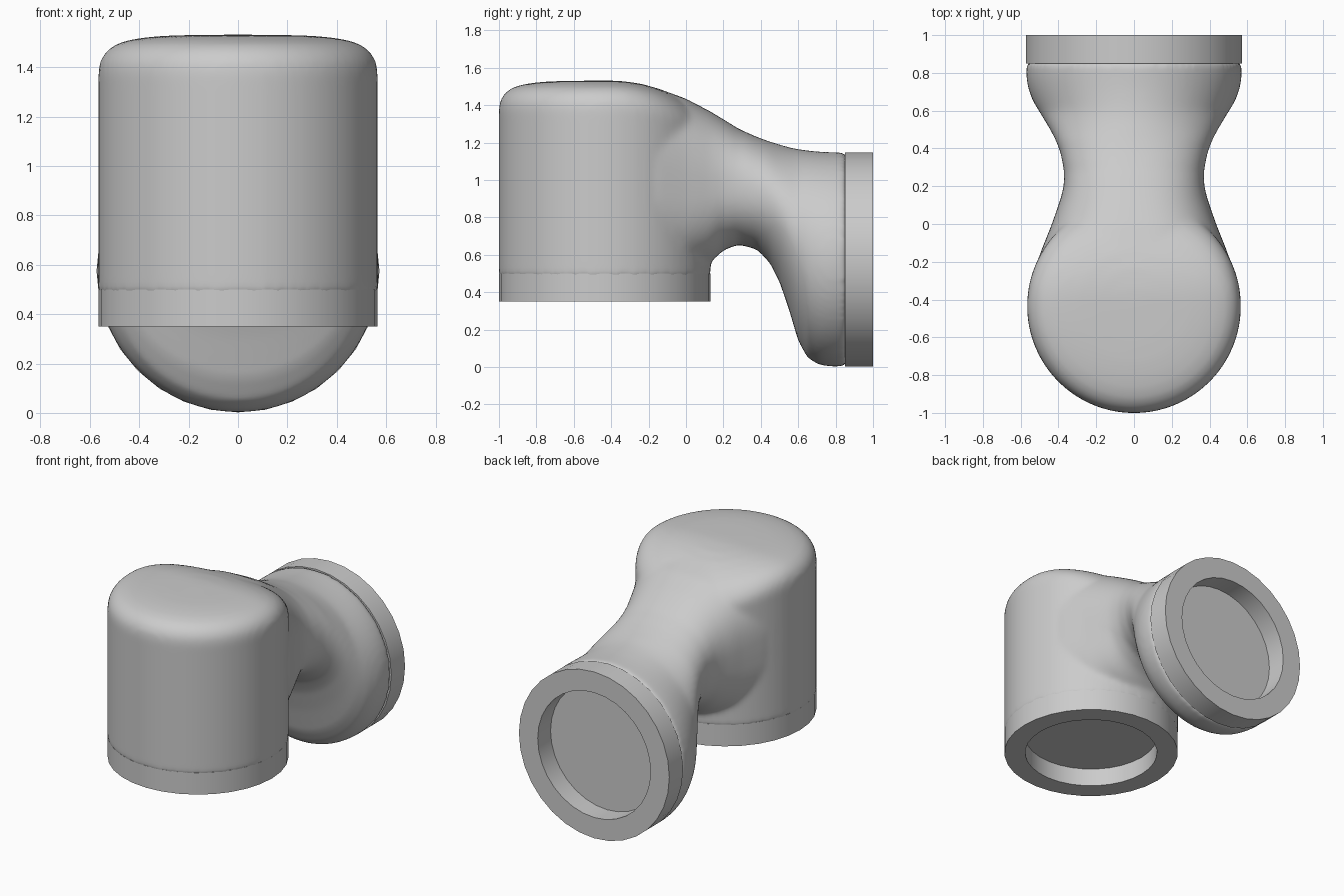
import bpy, bmesh, math
from mathutils import Matrix

if "Cube" in bpy.data.objects:
    bpy.data.objects.remove(bpy.data.objects["Cube"])

N = 64
CY, R = -0.435, 0.566


def skin(bm, rings, cap=True):
    """Bridge a list of point rings into a closed tube."""
    vs = [[bm.verts.new(p) for p in r] for r in rings]
    n = len(vs[0])
    for a, b in zip(vs, vs[1:]):
        for i in range(n):
            j = (i + 1) % n
            bm.faces.new((a[i], a[j], b[j], b[i]))
    if cap:
        bm.faces.new(vs[0][::-1])
        bm.faces.new(vs[-1])


def finish(bm, name):
    bmesh.ops.recalc_face_normals(bm, faces=bm.faces)
    me = bpy.data.meshes.new(name)
    bm.to_mesh(me)
    bm.free()
    ob = bpy.data.objects.new(name, me)
    bpy.context.collection.objects.link(ob)
    return ob


def spow(v, e):
    return math.copysign(abs(v) ** e, v)


angles = [2 * math.pi * i / N for i in range(N)]


# Upright barrel: rounded top that slopes down toward the neck
def drop(y):
    t = max(0.0, y + 0.4)
    return 0.6 * t * t


profile = [(R, 0.475), (R, 0.8), (R, 1.2), (R, 1.38), (0.558, 1.425), (0.535, 1.463),
           (0.5, 1.49), (0.45, 1.508), (0.38, 1.52), (0.3, 1.527), (0.2, 1.53),
           (0.1, 1.531), (0.02, 1.532)]
rings = []
for r, z in profile:
    ring = []
    for a in angles:
        x, y = r * math.cos(a), CY + r * math.sin(a)
        ring.append((x, y, z - drop(y) * max(0, min(1, (z - 1.0) / 0.45))))
    rings.append(ring)
bm = bmesh.new()
skin(bm, rings)

# Neck and flared mouth: vertical slices (y, bottom, top, half width, squareness)
slices = [(-0.3, 0.5, 1.50, 0.53, 3.0), (-0.15, 0.5, 1.49, 0.495, 2.9),
          (0.0, 0.5, 1.435, 0.435, 2.7), (0.13, 0.56, 1.367, 0.39, 2.5),
          (0.2, 0.625, 1.325, 0.372, 2.4), (0.28, 0.655, 1.275, 0.37, 2.3),
          (0.38, 0.63, 1.23, 0.39, 2.2), (0.45, 0.555, 1.205, 0.418, 2.1),
          (0.5, 0.455, 1.19, 0.445, 2), (0.55, 0.31, 1.175, 0.475, 2),
          (0.6, 0.14, 1.165, 0.505, 2), (0.65, 0.05, 1.158, 0.535, 2),
          (0.71, 0.012, 1.152, 0.558, 2), (0.77, 0.003, 1.149, 0.57, 2),
          (0.86, 0.003, 1.147, 0.571, 2)]
skin(bm, [[(w * spow(math.cos(a), 2 / n), y,
            (b + t) / 2 + (t - b) / 2 * spow(math.sin(a), 2 / n)) for a in angles]
          for y, b, t, w, n in slices])
body = finish(bm, "elbow_body")
m = body.modifiers.new("fuse", 'REMESH')
m.mode = 'VOXEL'
m.voxel_size = 0.018
m.use_smooth_shade = True
m = body.modifiers.new("blend", 'SMOOTH')
m.factor = 0.5
m.iterations = 10


# Socket collars: flat rim with a shallow round recess
def collar(name, radius, matrix):
    bm = bmesh.new()
    pts = [(radius, 0.15), (radius, 0.0), (0.43, 0.0), (0.43, 0.14)]
    skin(bm, [[(r * math.cos(a), r * math.sin(a), z) for a in angles[::2]]
              for r, z in pts])
    bm.transform(matrix)
    ob = finish(bm, name)
    bpy.context.view_layer.objects.active = ob
    ob.select_set(True)
    bpy.ops.object.shade_smooth_by_angle(angle=math.radians(30))
    ob.select_set(False)


collar("lower_collar", 0.565, Matrix.Translation((0, CY, 0.35)))
collar("rear_collar", 0.573,
       Matrix.Translation((0, 1, 0.575)) @ Matrix.Rotation(math.radians(90), 4, 'X'))
